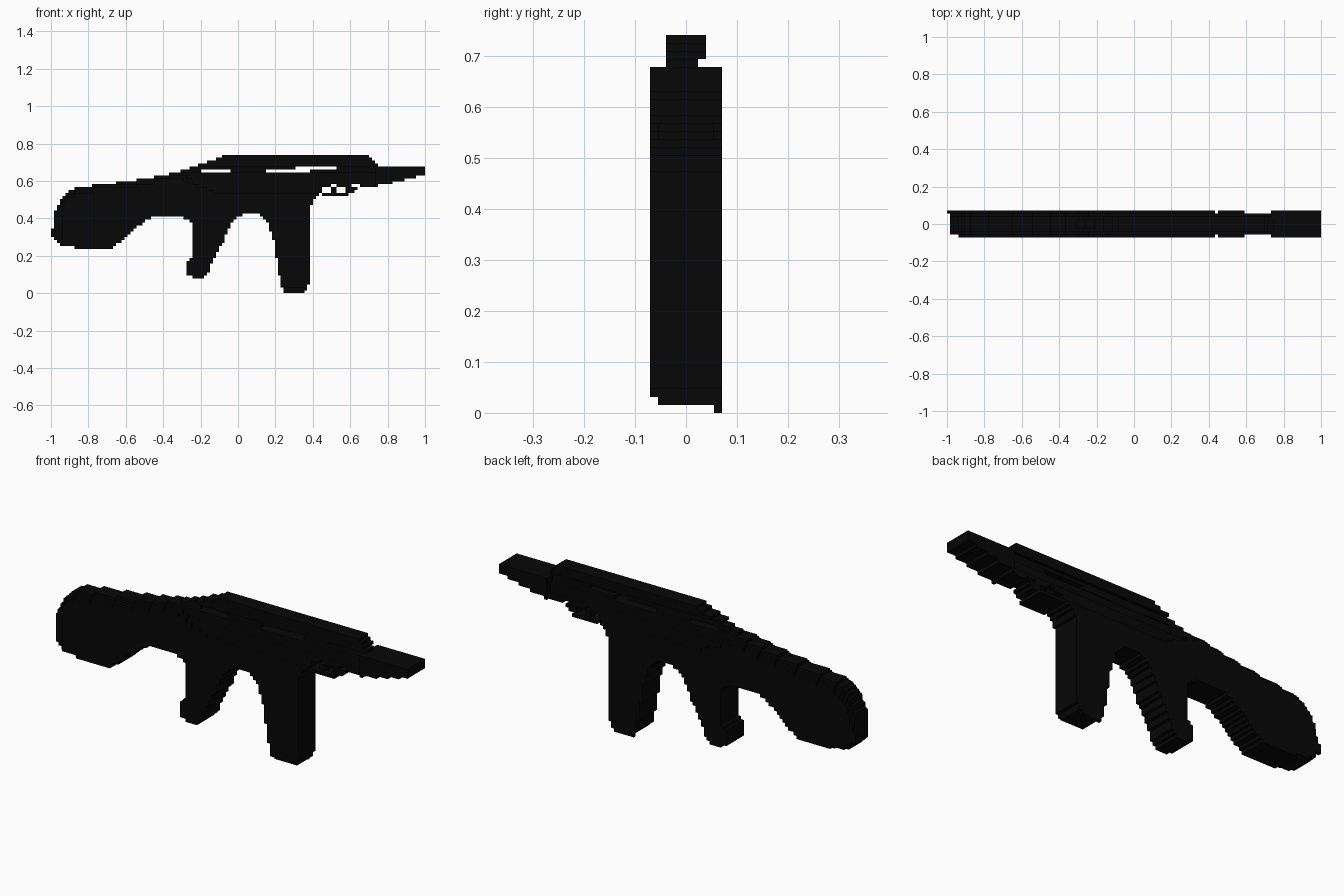
import bpy, bmesh

if "Cube" in bpy.data.objects:
    bpy.data.objects.remove(bpy.data.objects["Cube"])

CELL = 2 / 127          # edge of one cube
NX, NY, NZ = 127, 9, 47  # cubes along each axis

mat = bpy.data.materials.new("matte_black")
mat.diffuse_color = (0.002, 0.002, 0.002, 1)
mat.use_nodes = True
mat.node_tree.nodes["Principled BSDF"].inputs["Base Color"].default_value = mat.diffuse_color

# Side profiles (x, z) and depth range in cubes (first, last)
PARTS = {
    "stock": ([(-1, .31), (-.99, .40), (-.97, .46), (-.93, .52), (-.87, .565), (-.78, .575),
               (-.68, .587), (-.55, .605), (-.40, .63), (-.31, .65), (-.31, .41), (-.46, .41),
               (-.54, .355), (-.60, .295), (-.68, .24), (-.86, .24), (-.95, .26)], 0, 8),
    "receiver": ([(-.31, .41), (-.31, .65), (-.24, .678), (.40, .678), (.40, .49), (.38, .43),
                  (.16, .38), (.12, .42), (.05, .43), (-.01, .40), (-.24, .36), (-.27, .39)], 0, 8),
    "rear_grip": ([(-.24, .40), (-.01, .41), (-.05, .34), (-.08, .27), (-.14, .17), (-.16, .10),
                   (-.19, .078), (-.25, .085), (-.28, .11), (-.28, .17), (-.245, .20)], 0, 8),
    "magazine": ([(.15, .40), (.19, .28), (.21, .15), (.23, .05), (.25, 0), (.335, 0),
                  (.365, .02), (.38, .06), (.38, .50), (.16, .45)], 0, 8),
    "barrel": ([(.38, .678), (1.01, .678), (1.01, .645), (.95, .62), (.81, .585), (.64, .56),
                (.59, .525), (.45, .52), (.44, .535), (.38, .48)], 0, 8),
    "top_rail": ([(-.24, .676), (-.13, .715), (-.045, .745), (.70, .75), (.715, .71),
                  (.75, .676)], 2, 6),
}

# Through slots and small vents: x min, x max, z min, z max
SLOTS = [(-.20, -.04, .645, .662), (.15, .38, .645, .662), (.30, .52, .662, .678),
         (.45, .49, .543, .562), (.50, .535, .565, .59), (.53, .57, .543, .56),
         (.61, .65, .573, .59)]


def inside(poly, x, z):
    hit = False
    for (x1, z1), (x2, z2) in zip(poly, poly[1:] + poly[:1]):
        if (z1 > z) != (z2 > z) and x < x1 + (z - z1) * (x2 - x1) / (z2 - z1):
            hit = not hit
    return hit


def taper(x, z):
    # cubes removed per side: the body narrows towards the sight rib
    if not -.30 < x < .74:
        return 0
    start = .53 + max(0, -.1 - x) * .4
    return sum(z > h for h in (start, max(start, .58) + .02, .64))


def trimmed(i, j, k):
    # staggered ends of the outer layers, undercut edge of the rail
    if i < 1 or k < 1:
        return j < 8
    if i < 4 or k < 2:
        return j < 1
    return k == 43 and j == 6


# Outline of the whole shape, used to round the stock edges
flat = {}
for name, (poly, j0, j1) in PARTS.items():
    for i in range(NX):
        for k in range(NZ):
            x, z = -1 + (i + .5) * CELL, (k + .5) * CELL
            if inside(poly, x, z) and not any(a < x < b and c < z < d for a, b, c, d in SLOTS):
                flat.setdefault((i, k), name)


def rounded(i, j, k):
    # outermost layer steps back from the outline of the stock
    if flat[i, k] != "stock":
        return False
    side = min(j, NY - 1 - j)
    return (side == 0 and ((i, k + 2) not in flat or (i > 0 and (i - 1, k) not in flat))
            or side == 1 and (i, k + 1) not in flat)


# Fill the grid, each cube belonging to one part
owner = {}
for (i, k), name in flat.items():
    x, z = -1 + (i + .5) * CELL, (k + .5) * CELL
    j0, j1 = PARTS[name][1:]
    inset = 0 if name == "top_rail" else taper(x, z)
    for j in range(j0 + inset, j1 + 1 - inset):
        if not trimmed(i, j, k) and not rounded(i, j, k):
            owner[i, j, k] = name

# The six cube sides: direction and corner offsets
SIDES = [((1, 0, 0), [(1, 0, 0), (1, 1, 0), (1, 1, 1), (1, 0, 1)]),
         ((-1, 0, 0), [(0, 0, 0), (0, 0, 1), (0, 1, 1), (0, 1, 0)]),
         ((0, 1, 0), [(0, 1, 0), (0, 1, 1), (1, 1, 1), (1, 1, 0)]),
         ((0, -1, 0), [(0, 0, 0), (1, 0, 0), (1, 0, 1), (0, 0, 1)]),
         ((0, 0, 1), [(0, 0, 1), (1, 0, 1), (1, 1, 1), (0, 1, 1)]),
         ((0, 0, -1), [(0, 0, 0), (0, 1, 0), (1, 1, 0), (1, 0, 0)])]


def build(name):
    # only exposed cube sides become faces
    bm = bmesh.new()
    verts = {}
    for (i, j, k), part in owner.items():
        if part != name:
            continue
        for (dx, dy, dz), corners in SIDES:
            if (i + dx, j + dy, k + dz) in owner:
                continue
            face = []
            for a, b, c in corners:
                key = (i + a, j + b, k + c)
                if key not in verts:
                    verts[key] = bm.verts.new((-1 + key[0] * CELL,
                                               (key[1] - NY / 2) * CELL, key[2] * CELL))
                face.append(verts[key])
            bm.faces.new(face)
    mesh = bpy.data.meshes.new(name)
    bm.to_mesh(mesh)
    bm.free()
    mesh.materials.append(mat)
    bpy.context.collection.objects.link(bpy.data.objects.new(name, mesh))


for part_name in PARTS:
    build(part_name)
